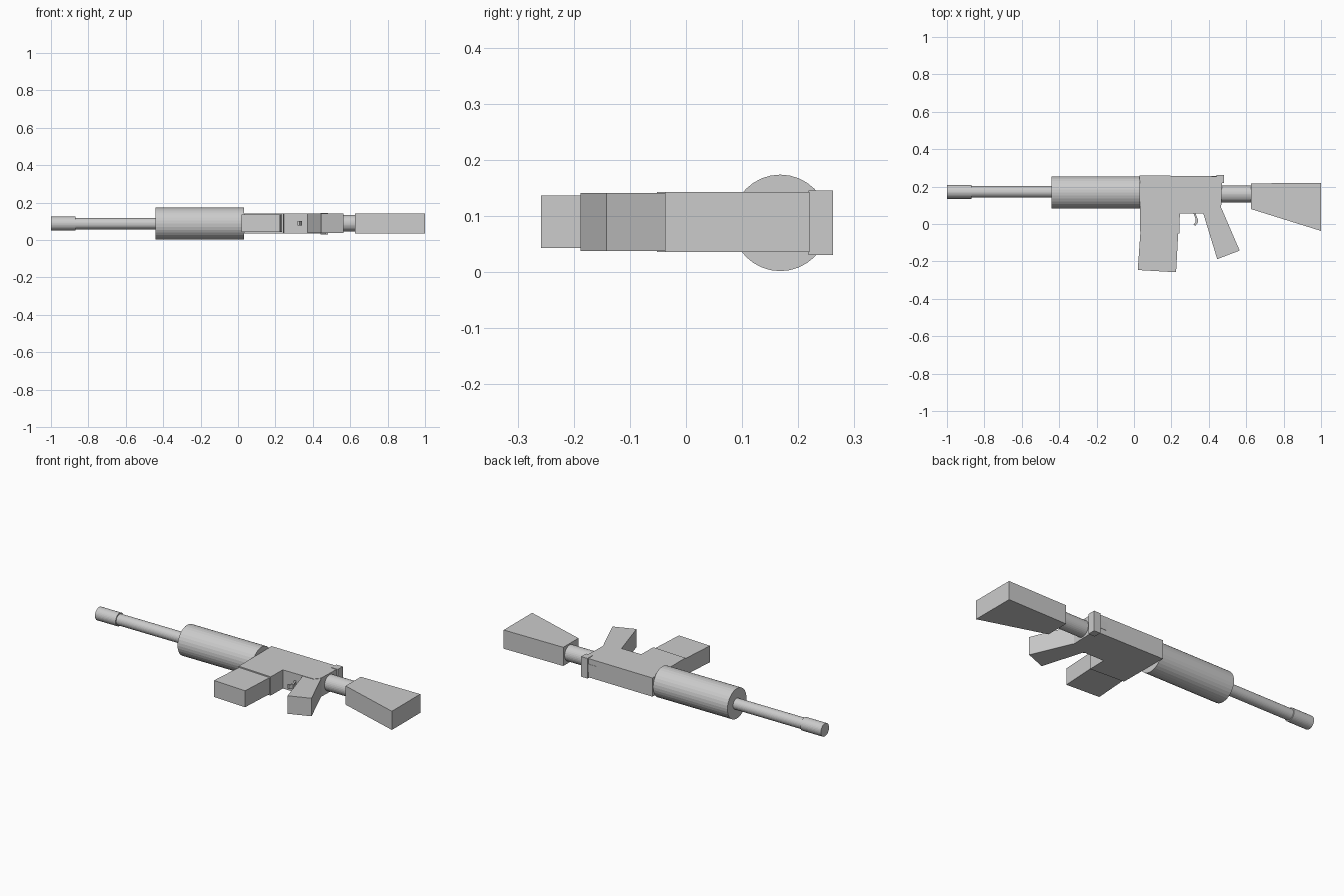
import bpy, bmesh, math
from mathutils import Matrix, Vector

if "Cube" in bpy.data.objects:
    bpy.data.objects.remove(bpy.data.objects["Cube"])

AXIS_Y, AXIS_Z = 0.168, 0.088


def finish(name, bm):
    bmesh.ops.recalc_face_normals(bm, faces=bm.faces)
    mesh = bpy.data.meshes.new(name)
    bm.to_mesh(mesh)
    bm.free()
    ob = bpy.data.objects.new(name, mesh)
    bpy.context.collection.objects.link(ob)
    return ob


def slab(name, outline, z0, z1):
    """Extrude an x/y outline from z0 to z1."""
    bm = bmesh.new()
    face = bm.faces.new([bm.verts.new((x, y, z0)) for x, y in outline])
    ext = bmesh.ops.extrude_face_region(bm, geom=[face])
    verts = [v for v in ext["geom"] if isinstance(v, bmesh.types.BMVert)]
    bmesh.ops.translate(bm, verts=verts, vec=(0, 0, z1 - z0))
    return finish(name, bm)


def rod(name, x0, x1, radius, y=AXIS_Y, z=AXIS_Z, sides=32):
    """Cylinder running along x."""
    bm = bmesh.new()
    place = Matrix.Translation(((x0 + x1) / 2, y, z)) @ Matrix.Rotation(math.pi / 2, 4, 'Y')
    bmesh.ops.create_cone(bm, cap_ends=True, segments=sides, radius1=radius,
                          radius2=radius, depth=x1 - x0, matrix=place)
    return finish(name, bm)


def rect(x0, x1, y0, y1):
    return [(x0, y0), (x1, y0), (x1, y1), (x0, y1)]


# Barrel group
rod("muzzle", -1.0, -0.87, 0.037, y=0.172)
rod("barrel", -0.88, -0.42, 0.031, y=0.172)
rod("handguard", -0.44, 0.032, 0.086)

# Receiver with magazine well
slab("receiver", [(0.03, 0.26), (0.44, 0.255), (0.44, 0.222), (0.47, 0.218),
                  (0.466, 0.085), (0.44, 0.055), (0.245, 0.055), (0.243, -0.052),
                  (0.032, -0.04)], 0.036, 0.143)

# Magazine and grip
slab("magazine", [(0.036, -0.02), (0.02, -0.246), (0.225, -0.258), (0.238, -0.02)],
     0.043, 0.137)
slab("grip", [(0.37, 0.058), (0.466, 0.088), (0.565, -0.142), (0.445, -0.188)],
     0.038, 0.141)

# Trigger: curved blade
arc = [(0.315, 0.065), (0.322, 0.045), (0.329, 0.03), (0.33, 0.012), (0.318, -0.005)]
slab("trigger", arc + [(x + 0.012, y - 0.003) for x, y in reversed(arc)], 0.079, 0.103)

# Charging handle: stem and crossbar
slab("charging_handle_stem", rect(0.39, 0.45, 0.238, 0.257), 0.066, 0.112)
slab("charging_handle_bar", rect(0.44, 0.48, 0.218, 0.262), 0.031, 0.146)

# Stock and its tube
rod("stock_tube", 0.46, 0.64, 0.045, y=0.16, z=0.09)
slab("stock", [(0.625, 0.217), (1.0, 0.22), (1.0, -0.037), (0.625, 0.08)], 0.036, 0.143)
